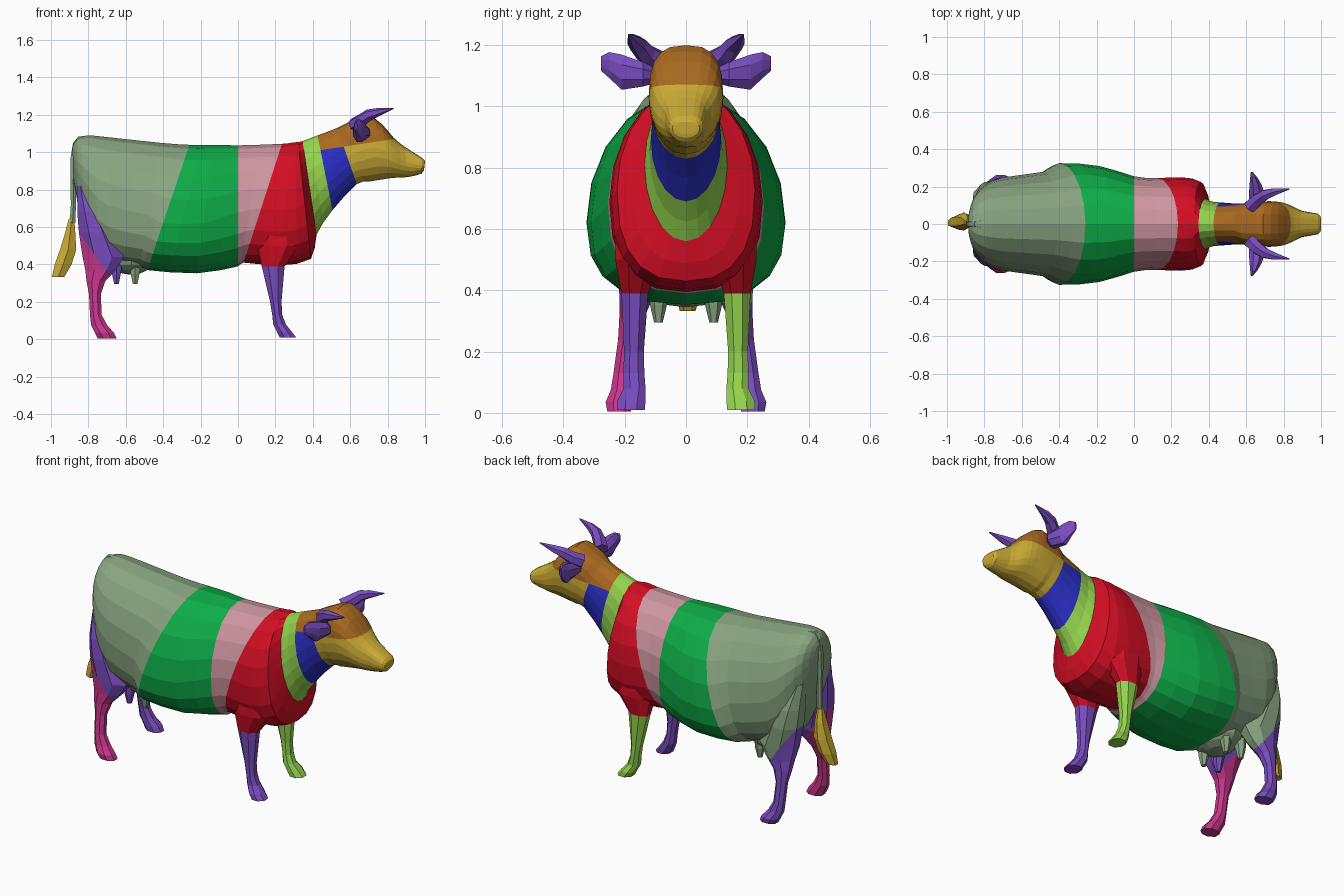
import bpy, bmesh, math
from mathutils import Vector

cube = bpy.data.objects.get("Cube")
if cube:
    bpy.data.objects.remove(cube, do_unlink=True)


def linear(c):
    c /= 255
    return c / 12.92 if c < 0.04045 else ((c + 0.055) / 1.055) ** 2.4


# One flat material per colour
MATS = {}
for name, rgb in {
    "sage": (136, 164, 128), "green": (14, 172, 72), "pink": (206, 150, 160),
    "red": (212, 14, 36), "lime": (148, 212, 78), "blue": (42, 46, 196),
    "brown": (170, 106, 32), "yellow": (206, 174, 54),
    "purple": (120, 76, 190), "magenta": (200, 54, 140),
}.items():
    m = bpy.data.materials.new(name)
    m.use_nodes = True
    col = [linear(c) for c in rgb] + [1]
    m.diffuse_color = col
    m.node_tree.nodes["Principled BSDF"].inputs["Base Color"].default_value = col
    MATS[name] = m


def finish(bm, name, colours):
    bmesh.ops.recalc_face_normals(bm, faces=bm.faces)
    me = bpy.data.meshes.new(name)
    bm.to_mesh(me)
    bm.free()
    for c in colours:
        me.materials.append(MATS[c])
    ob = bpy.data.objects.new(name, me)
    bpy.context.collection.objects.link(ob)


def loft(rings, bands):
    """Skin closed rings; bands gives the material index of each strip."""
    bm = bmesh.new()
    loops = [[bm.verts.new(p) for p in r] for r in rings]
    n = len(loops[0])
    for a, b, mi in zip(loops, loops[1:], bands):
        for i in range(n):
            j = (i + 1) % n
            bm.faces.new((a[i], a[j], b[j], b[i])).material_index = mi
    bm.faces.new(loops[0]).material_index = bands[0]
    bm.faces.new(loops[-1]).material_index = bands[-1]
    return bm


def split_colour(bm, faces, origin, normal, index):
    """Cut faces by a plane and recolour those above it."""
    start = min(f.material_index for f in faces)
    geom = set(faces) | {e for f in faces for e in f.edges} | {v for f in faces for v in f.verts}
    bmesh.ops.bisect_plane(bm, geom=list(geom), plane_co=origin, plane_no=normal, dist=1e-5)
    for f in bm.faces:
        if f.material_index >= start and (f.calc_center_median() - origin).dot(normal) > 0:
            f.material_index = index


def ellipse(centre, u, v, n=8):
    c, u, v = Vector(centre), Vector(u), Vector(v)
    ts = [2 * math.pi * (i + 0.5) / n for i in range(n)]
    return [c + u * math.cos(t) + v * math.sin(t) for t in ts]


def limb(side, stations, bands=None, n=8):
    """Upright part; station = centre x, centre y, z, radius x, radius y."""
    rings = [ellipse((x, side * y, z), (rx, 0, 0), (0, ry, 0), n)
             for x, y, z, rx, ry in stations]
    return loft(rings, bands or [0] * (len(rings) - 1))


def smooth_between(a, b, c, d):
    """Catmull-Rom midpoint of b and c."""
    return [(9 * (q + r) - p - s) / 16 for p, q, r, s in zip(a, b, c, d)]


def power(v, p):
    return math.copysign(abs(v) ** p, v)


def section(s, n=20):
    """Oval ring: boxy under the trunk and on the crown, tapering elsewhere."""
    tx, tz, bx, bz, w = s
    top, bot = Vector((tx, 0, tz)), Vector((bx, 0, bz))
    widest = 0.5 + max(0, w - 0.2)
    upper = 0.72 if tx > 0.55 else 1.0
    lower = 0.8 if tx < 0.33 else 1.0
    pts = []
    for i in range(n):
        t = 2 * math.pi * i / n
        p = upper if math.cos(t) > 0 else lower
        c = power(math.cos(t), p)
        q = top.lerp(bot, widest - c * (widest if c > 0 else 1 - widest))
        q.y = w * power(math.sin(t), p)
        pts.append(q)
    return pts


# Trunk, neck and head: top x, top z, bottom x, bottom z, half width
STATIONS = [
    (-.885, 1.03, -.88, .86, .06),
    (-.86, 1.075, -.855, .72, .14),
    (-.80, 1.09, -.79, .54, .21),
    (-.69, 1.08, -.70, .42, .25),
    (-.41, 1.05, -.53, .385, .28),
    (-.26, 1.04, -.485, .37, .325),
    (-.13, 1.04, -.22, .353, .31),
    (0, 1.037, 0, .39, .255),
    (.235, 1.045, .03, .41, .245),
    (.29, 1.052, .22, .395, .25),
    (.32, 1.055, .39, .43, .225),
    (.345, 1.06, .42, .56, .135),
    (.425, 1.09, .505, .69, .115),
    (.53, 1.13, .635, .83, .11),
    (.61, 1.17, .70, .843, .118),
    (.69, 1.20, .76, .853, .122),
    (.77, 1.15, .82, .862, .115),
    (.83, 1.08, .865, .865, .095),
    (.89, 1.03, .91, .868, .07),
    (.985, .97, .98, .885, .055),
    (1.0, .95, .995, .91, .035),
]
BODY_COLOURS = ["sage", "green", "pink", "red", "lime", "blue", "yellow", "brown"]
BANDS = [0] * 5 + [1] * 2 + [2] + [3] * 3 + [4] + [5] + [6] * 7

fine, bands = [], []
last = len(STATIONS) - 1
for i in range(last):
    fine += [STATIONS[i], smooth_between(STATIONS[max(i - 1, 0)], STATIONS[i],
                                         STATIONS[i + 1], STATIONS[min(i + 2, last)])]
    bands += [BANDS[i]] * 2
fine.append(STATIONS[-1])
bm = loft([section(s) for s in fine], bands)
# The crown colour starts above a slanted line
split_colour(bm, [f for f in bm.faces if f.material_index >= 5],
             Vector((.43, 0, 1.01)), Vector((-.15, 0, 1)).normalized(), 7)
finish(bm, "body", BODY_COLOURS)

# Leg, ear and horn shapes
FRONT_LEG = [
    (.21, .150, .62, .13, .085), (.215, .157, .50, .12, .08), (.188, .167, .39, .066, .047),
    (.202, .17, .20, .033, .035), (.21, .17, .13, .029, .037),
    (.222, .168, .08, .037, .039), (.248, .178, .04, .043, .05), (.267, .18, .01, .048, .049),
]
HIND_LEG = [
    (-.832, .115, .82, .03, .048), (-.79, .135, .68, .075, .083), (-.76, .142, .57, .098, .09),
    (-.72, .15, .44, .12, .077), (-.735, .163, .37, .088, .058), (-.76, .178, .31, .054, .043),
    (-.765, .192, .24, .034, .032), (-.76, .207, .13, .034, .032), (-.742, .212, .075, .047, .036),
    (-.715, .22, .035, .055, .046), (-.70, .218, .005, .055, .042),
]
EAR = [(.645, .09, 1.10, .03, .022), (.66, .14, 1.105, .05, .043), (.65, .21, 1.112, .035, .062),
       (.64, .25, 1.135, .02, .046), (.63, .277, 1.14, .006, .026)]
HORN = [(.62, .09, 1.145, .04), (.66, .13, 1.17, .036), (.70, .155, 1.20, .031),
        (.75, .172, 1.215, .022), (.83, .187, 1.234, .003)]

for side, tag, front, thigh, shank in ((-1, "right", "purple", "purple", "magenta"),
                                       (1, "left", "lime", "sage", "purple")):
    # Front leg with its shoulder
    finish(limb(side, FRONT_LEG, [0, 0] + [1] * 5), "front_leg_" + tag, ["red", front])

    # Hind leg: the thigh colour ends at a slanted line
    bm = limb(side, HIND_LEG)
    split_colour(bm, bm.faces[:], Vector((-.85, 0, .57)), Vector((.24, 0, .17)).normalized(), 1)
    finish(bm, "hind_leg_" + tag, [shank, thigh])

    # Ear
    rings = [ellipse((x, side * y, z), (rx, 0, 0), (0, 0, rz)) for x, y, z, rx, rz in EAR]
    finish(loft(rings, [0] * 4), "ear_" + tag, ["purple"])

    # Horn sweeps out and forward
    path = [Vector((x, side * y, z)) for x, y, z, r in HORN]
    rings = []
    for i, p in enumerate(path):
        d = (path[min(i + 1, 4)] - path[max(i - 1, 0)]).normalized()
        u = d.cross(Vector((0, 0, 1))).normalized()
        r = HORN[i][3]
        rings.append(ellipse(p, u * r, d.cross(u) * r, 6))
    finish(loft(rings, [0] * 4), "horn_" + tag, ["purple"])

    # Teats
    for x, colour, label in ((-.55, "sage", "front"), (-.65, thigh, "rear")):
        teat = [(x, .085, .41, .035, .035), (x, .09, .35, .027, .027), (x, .09, .295, .014, .014)]
        finish(limb(side, teat, n=6), f"teat_{label}_{tag}", [colour])

# Udder
bm = bmesh.new()
bmesh.ops.create_uvsphere(bm, u_segments=12, v_segments=8, radius=1)
for v in bm.verts:
    v.co = Vector((-.57 + v.co.x * .12, v.co.y * .15, .43 + v.co.z * .085))
finish(bm, "udder", ["sage"])

# Tail and its tuft
TAIL = [(-.81, 0, 1.085, .05, .02), (-.852, 0, 1.05, .035, .022), (-.876, 0, .97, .022, .022),
        (-.881, 0, .85, .017, .018), (-.880, .003, .72, .016, .017), (-.885, .006, .62, .017, .018)]
TUFT = [(-.89, .01, .645, .017, .018), (-.897, .014, .57, .031, .04),
        (-.908, .014, .48, .05, .048), (-.935, .01, .40, .052, .042), (-.962, .005, .333, .038, .026)]
finish(limb(1, TAIL, n=6), "tail", ["sage"])
finish(limb(1, TUFT, n=6), "tail_tuft", ["yellow"])
